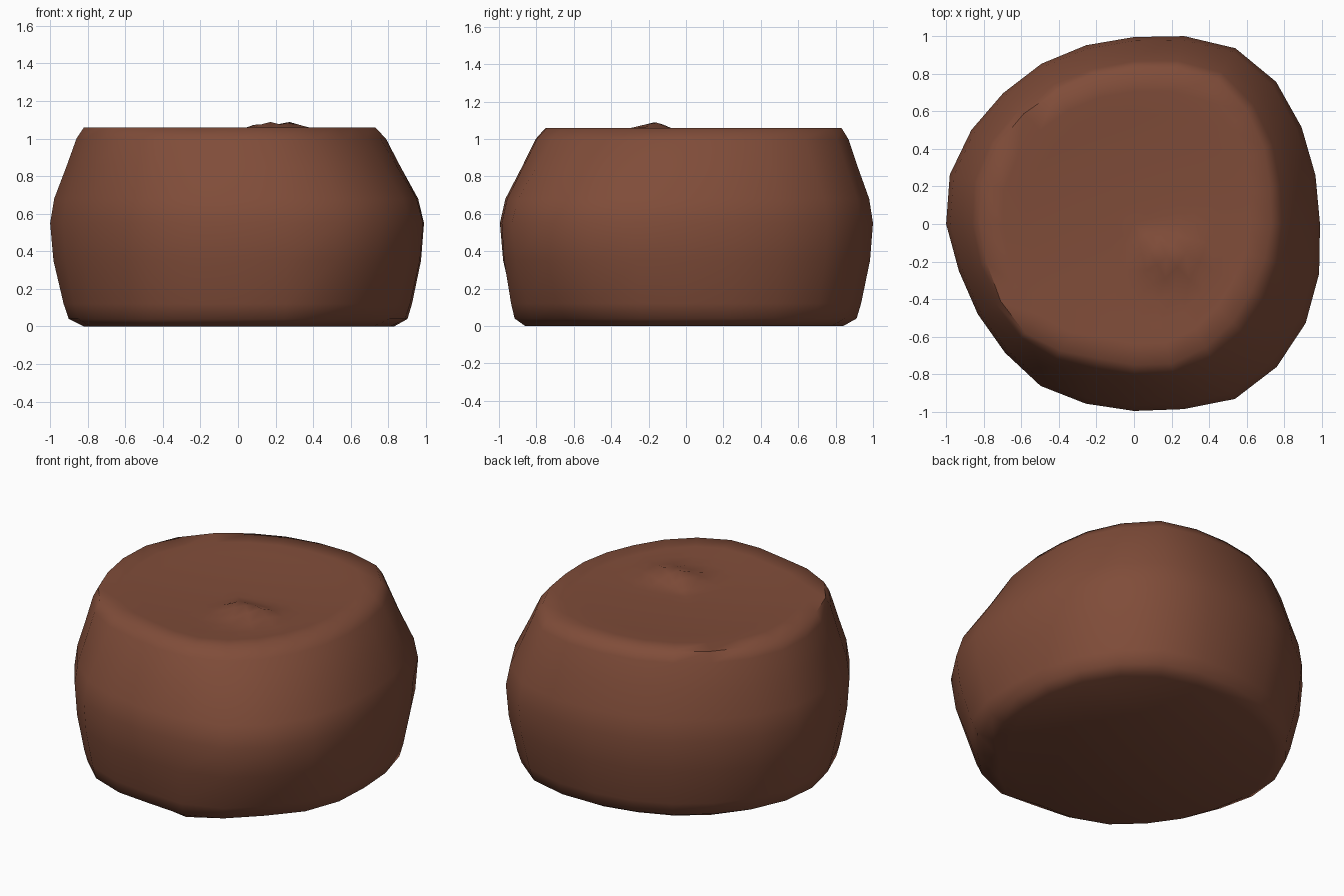
import bpy, bmesh, math

if "Cube" in bpy.data.objects:
    bpy.data.objects.remove(bpy.data.objects["Cube"])

# Radii every 15 degrees (from +x, counter-clockwise) for three levels
MID = [.99, 1.0, 1.03, 1.07, 1.08, 1.035, .995, .985, .985, .985, 1.0, 1.015,
       1.0, .965, .96, .97, .995, .99, .995, 1.02, 1.075, 1.075, 1.055, 1.02]
TOP = [.73, .75, .80, .85, .89, .86, .83, .82, .82, .83, .84, .84,
       .82, .81, .82, .82, .78, .74, .75, .77, .76, .74, .72, .72]
BOTTOM = [.83, .85, .88, .90, .90, .87, .84, .82, .82, .82, .82, .82,
          .82, .81, .82, .83, .85, .84, .82, .89, .84, .79, .83, .84]
N = len(MID)


def blend(a, b, t):
    return [p + (q - p) * t for p, q in zip(a, b)]


def top_height(x, y):
    # slightly hollow top with one low ridge
    r = math.hypot(x, y)
    dip = .03 * max(0, 1 - (r / .72) ** 2)
    ridge = .055 * math.exp(-((x - .2) / .17) ** 4 - ((y + .17) / .1) ** 2)
    return 1.06 - dip + ridge


def ring(bm, radii, z=None):
    out = []
    for i, r in enumerate(radii):
        a = 2 * math.pi * i / N
        x, y = r * math.cos(a), r * math.sin(a)
        out.append(bm.verts.new((x, y, top_height(x, y) if z is None else z)))
    return out


bm = bmesh.new()
rings = []
# underside and lower wall
for z, t in ((0.005, 0), (.04, .45), (.12, .6), (.35, .9), (.55, 1)):
    rings.append(ring(bm, blend(BOTTOM, MID, t), 0 if t == 0 else z))
# upper wall
for z, t in ((.68, .88), (.85, .52), (1.0, .22), (1.06, 0)):
    rings.append(ring(bm, blend(TOP, MID, t), z))
# top surface
for s in (.85, .7, .56, .44, .33, .22, .11):
    rings.append(ring(bm, [r * s for r in TOP]))

for a, b in zip(rings, rings[1:]):
    for i in range(N):
        j = (i + 1) % N
        bm.faces.new((a[i], a[j], b[j], b[i]))
bm.faces.new(list(reversed(rings[0])))
centre = bm.verts.new((0, 0, top_height(0, 0)))
for i in range(N):
    bm.faces.new((rings[-1][i], rings[-1][(i + 1) % N], centre))
bmesh.ops.recalc_face_normals(bm, faces=bm.faces)

mesh = bpy.data.meshes.new("boulder")
bm.to_mesh(mesh)
bm.free()

brown = bpy.data.materials.new("reddish brown")
brown.diffuse_color = (.215, .073, .041, 1)
brown.use_nodes = True
brown.node_tree.nodes["Principled BSDF"].inputs["Base Color"].default_value = brown.diffuse_color
mesh.materials.append(brown)

boulder = bpy.data.objects.new("boulder", mesh)
bpy.context.collection.objects.link(boulder)
bpy.context.view_layer.objects.active = boulder
boulder.select_set(True)
bpy.ops.object.shade_smooth_by_angle(angle=math.radians(60))
